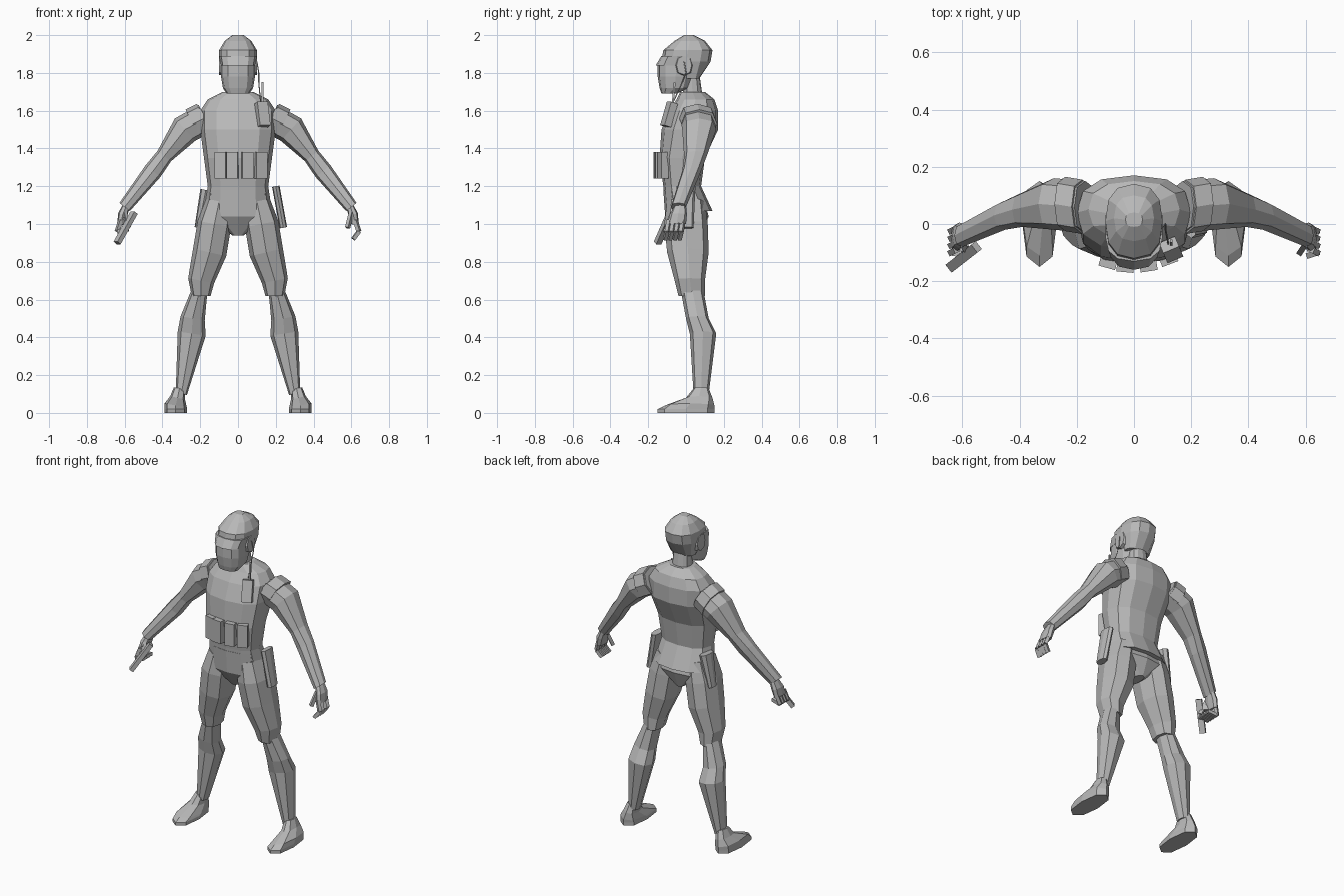
import bpy, bmesh
from math import sin, cos, pi, copysign
from mathutils import Vector, Matrix, Euler

default_cube = bpy.data.objects.get("Cube")
if default_cube:
    bpy.data.objects.remove(default_cube)

grey = bpy.data.materials.new("plain grey")
grey.use_nodes = True
grey.diffuse_color = (.48, .48, .48, 1)
shader = grey.node_tree.nodes["Principled BSDF"]
shader.inputs["Base Color"].default_value = grey.diffuse_color

LEFT, RIGHT = 1, -1


def link(name, data):
    data.materials.append(grey)
    bpy.context.collection.objects.link(bpy.data.objects.new(name, data))


def finish(name, bm):
    bmesh.ops.recalc_face_normals(bm, faces=bm.faces)
    mesh = bpy.data.meshes.new(name)
    bm.to_mesh(mesh)
    bm.free()
    link(name, mesh)


def rounded(value):
    """Push a circle coordinate outwards to make a squarer cross-section."""
    return copysign(abs(value) ** .8, value)


def loft(name, side, *stations, sides=8):
    """Skin rings given as (x, y, z, half width, half depth), square to their path."""
    bm = bmesh.new()
    loops = []
    for index, (x, y, z, width, depth) in enumerate(stations):
        before = stations[max(index - 1, 0)]
        after = stations[min(index + 1, len(stations) - 1)]
        across = Vector((after[2] - before[2], 0, before[0] - after[0])).normalized()
        loop = []
        for step in range(sides):
            angle = 2 * pi * step / sides - pi / 2
            point = Vector((x, y, z)) + across * width * rounded(cos(angle))
            point.y += depth * rounded(sin(angle))
            point.x *= side
            loop.append(bm.verts.new(point))
        loops.append(loop)
    for lower, upper in zip(loops, loops[1:]):
        for step in range(sides):
            bm.faces.new((lower[step - 1], lower[step], upper[step], upper[step - 1]))
    bm.faces.new(loops[0])
    bm.faces.new(loops[-1])
    finish(name, bm)


def body(name, *levels):
    """Upright central form given as (height, half width, front, back)."""
    stations = [(0, (front + back) / 2, z, width, (back - front) / 2)
                for z, width, front, back in levels]
    loft(name, LEFT, *stations, sides=12)


def box(name, center, size, turn):
    bm = bmesh.new()
    bmesh.ops.create_cube(bm, size=1)
    place = Matrix.Translation(center) @ turn.to_matrix().to_4x4() @ Matrix.Diagonal((*size, 1))
    bm.transform(place)
    finish(name, bm)


def rod(name, side, start, end, width, depth):
    """Square bar running between two points."""
    start, end = (Vector((side * x, y, z)) for x, y, z in (start, end))
    span = end - start
    box(name, (start + end) / 2, (width, depth, span.length), span.to_track_quat("Z", "Y"))


# Jacket, hips and neck
body("jacket",
     (1.07, .18, -.11, .14), (1.2, .16, -.12, .08), (1.35, .18, -.14, .1),
     (1.5, .2, -.13, .17), (1.6, .2, -.09, .17), (1.66, .16, -.05, .15),
     (1.7, .08, -.03, .1))
body("hips", (.94, .03, -.05, .08), (1.04, .17, -.11, .12), (1.18, .16, -.12, .08))
body("neck", (1.66, .06, -.02, .09), (1.8, .05, -.01, .07))

# Head: face mask, helmet shell and brim
body("face_mask",
     (1.69, .06, -.13, -.05), (1.72, .08, -.14, .02), (1.78, .09, -.15, .04),
     (1.84, .09, -.15, .05))
body("helmet_brim", (1.84, .09, -.16, .04), (1.89, .1, -.13, .04))
body("helmet_shell",
     (1.77, .08, -.02, .07), (1.86, .1, -.13, .13), (1.92, .1, -.12, .14),
     (1.97, .07, -.06, .1), (2, .03, -.01, .04))

for word, side in (("left", LEFT), ("right", RIGHT)):
    loft(word + "_ear_cup", side, (.06, -.01, 1.84, .06, .06), (.1, -.01, 1.84, .05, .04))

    # Sleeve, shoulder strap and palm
    loft(word + "_sleeve", side,
         (.17, .06, 1.56, .08, .09), (.28, .07, 1.5, .08, .09),
         (.39, .05, 1.36, .045, .06), (.45, .03, 1.28, .05, .05),
         (.6, -.04, 1.09, .035, .04))
    loft(word + "_shoulder_strap", side,
         (.18, .06, 1.56, .085, .095), (.24, .07, 1.53, .085, .095))
    loft(word + "_palm", side,
         (.59, -.03, 1.1, .02, .03), (.61, -.04, 1.05, .025, .045), (.62, -.05, 1, .02, .05))

    # Thumb and fingers: the left hand hangs, the right one grips
    tip_x, tip_z = (.61, .92) if side == LEFT else (.58, .97)
    for finger in range(4):
        y = finger / 40 - .09
        knuckle, bend, tip = (.62, y, 1.02), (.64, y - .01, .96), (tip_x, y - .02, tip_z)
        rod(word + "_finger_base", side, knuckle, bend, .02, .02)
        rod(word + "_finger_tip", side, bend, tip, .02, .02)
    rod(word + "_thumb", side, (.6, -.07, 1.06), (.58, -.1, .98), .02, .02)

    # Trouser leg, shin and boot
    loft(word + "_thigh", side,
         (.1, 0, 1.12, .07, .1), (.125, 0, 1, .09, .115), (.15, .01, .85, .09, .11),
         (.195, .02, .7, .07, .08), (.195, .03, .62, .05, .07))
    loft(word + "_shin", side,
         (.2, .03, .66, .04, .06), (.24, .06, .5, .065, .06), (.245, .09, .42, .075, .07),
         (.3, .08, .1, .03, .04))
    loft(word + "_boot", side,
         (.33, 0, 0, .06, .15), (.33, 0, .02, .06, .15), (.33, .02, .04, .06, .13),
         (.32, .07, .08, .04, .07), (.31, .08, .13, .03, .04))

# Four chest pouches wrapped around the front
for x in (-.09, -.03, .05, .12):
    box("chest_pouch", (x, 2 * x * x - .15, 1.31), (.06, .04, .14), Euler((0, 0, 3 * x)))

# Chest radio with aerial and headset cable
box("radio", (.13, -.09, 1.58), (.06, .04, .13), Euler((-.3, 0, .4)))
rod("radio_aerial", LEFT, (.13, -.07, 1.64), (.13, -.06, 1.75), .01, .01)
cable = bpy.data.curves.new("headset_cable", "CURVE")
cable.dimensions = "3D"
cable.bevel_depth = .003
cable.bevel_resolution = 0
path = ((.12, -.07, 1.64), (.11, -.02, 1.75), (.11, 0, 1.8), (.1, -.01, 1.86))
line = cable.splines.new("POLY")
line.points.add(len(path) - 1)
for point, place in zip(line.points, path):
    point.co = (*place, 1)
link("headset_cable", cable)

# Hip pouch and holster
loft("left_hip_pouch", LEFT, (.24, 0, .98, .02, .04), (.2, 0, 1.2, .02, .05))
loft("right_holster", RIGHT, (.21, .04, .98, .02, .03), (.17, .04, 1.18, .03, .05))

# Pistol in the right hand
rod("pistol_barrel", RIGHT, (.55, -.08, 1.06), (.64, -.15, .9), .035, .025)
rod("pistol_grip", RIGHT, (.59, -.09, 1.02), (.62, -.05, 1.01), .03, .03)
